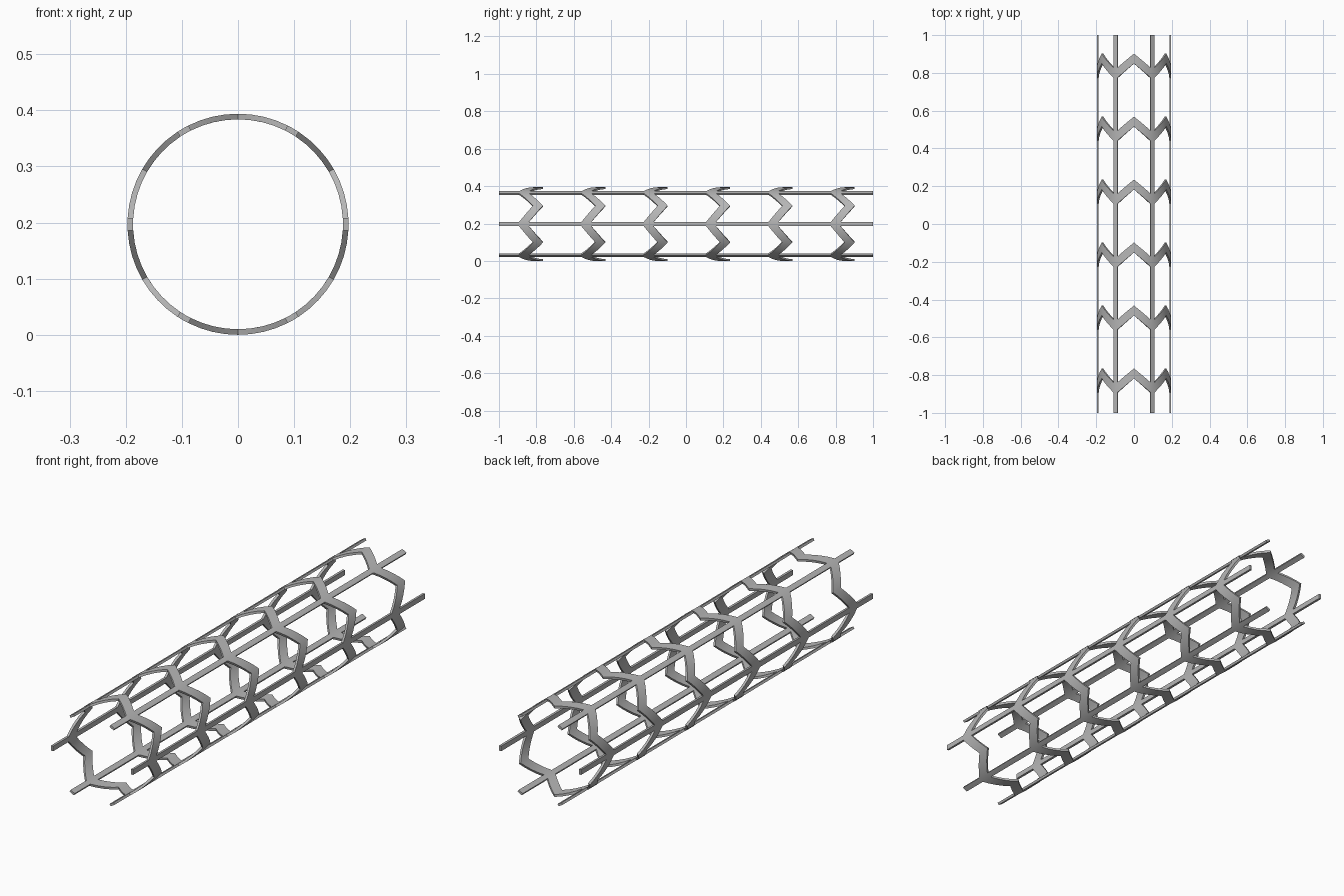
import bpy
import bmesh
from math import sin, cos, radians

if "Cube" in bpy.data.objects:
    bpy.data.objects.remove(bpy.data.objects["Cube"])

RADIUS, WALL = 0.197, 0.01
BARS, RINGS = 6, 6
PITCH = 2 / RINGS
STRUT = 0.053        # strut height along the tube
SWING = 0.084        # rise of the zigzag from bar to peak
HALF_BAR = 3.3       # half the bar width, in degrees
STEPS = 4            # facets from bar edge to peak

metal = bpy.data.materials.new("brushed grey metal")
metal.use_nodes = True
grey = (0.47, 0.47, 0.47, 1)
metal.diffuse_color = grey
metal.node_tree.nodes["Principled BSDF"].inputs["Base Color"].default_value = grey


def lower_edge(ring, angle):
    """Lower edge of a zigzag ring, angle measured from the nearest bar."""
    middle = -1 + PITCH * (ring + 0.5)
    return middle - (SWING + STRUT) / 2 + SWING * abs(angle) / (180 / BARS)


# Columns of one repeating cell, from peak to peak across a bar
half = [HALF_BAR + (180 / BARS - HALF_BAR) * i / STEPS for i in range(STEPS + 1)]
columns = [-a for a in reversed(half)] + [0] + half

bm = bmesh.new()


def patch(bar, a0, a1, low, high):
    """Outward-facing quad wrapped on the tube between two edge functions."""
    corners = [(a0, low(a0)), (a0, high(a0)), (a1, high(a1)), (a1, low(a1))]
    verts = []
    for a, y in corners:
        t = radians(a + bar * 360 / BARS)
        verts.append(bm.verts.new((RADIUS * cos(t), y, RADIUS * sin(t))))
    bm.faces.new(verts)


for bar in range(BARS):
    for a0, a1 in zip(columns, columns[1:]):
        # Zigzag rings
        for ring in range(RINGS):
            patch(bar, a0, a1,
                  lambda a: lower_edge(ring, a),
                  lambda a: lower_edge(ring, a) + STRUT)
        # Long bars, filling the gaps between rings and out to both ends
        if max(abs(a0), abs(a1)) <= HALF_BAR:
            for gap in range(RINGS + 1):
                patch(bar, a0, a1,
                      lambda a: lower_edge(gap - 1, a) + STRUT if gap else -1,
                      lambda a: lower_edge(gap, a) if gap < RINGS else 1)

# Weld the pieces into one lattice
bmesh.ops.remove_doubles(bm, verts=bm.verts, dist=0.0001)
mesh = bpy.data.meshes.new("lattice_tube")
bm.to_mesh(mesh)
bm.free()
mesh.materials.append(metal)
tube = bpy.data.objects.new("lattice_tube", mesh)
tube.location.z = RADIUS
bpy.context.collection.objects.link(tube)

# Wall thickness, grown inwards
wall = tube.modifiers.new("wall", "SOLIDIFY")
wall.thickness = WALL
wall.offset = -1
bpy.ops.object.select_all(action="DESELECT")
bpy.context.view_layer.objects.active = tube
tube.select_set(True)
bpy.ops.object.modifier_apply(modifier=wall.name)
bpy.ops.object.shade_smooth_by_angle(angle=radians(30))
